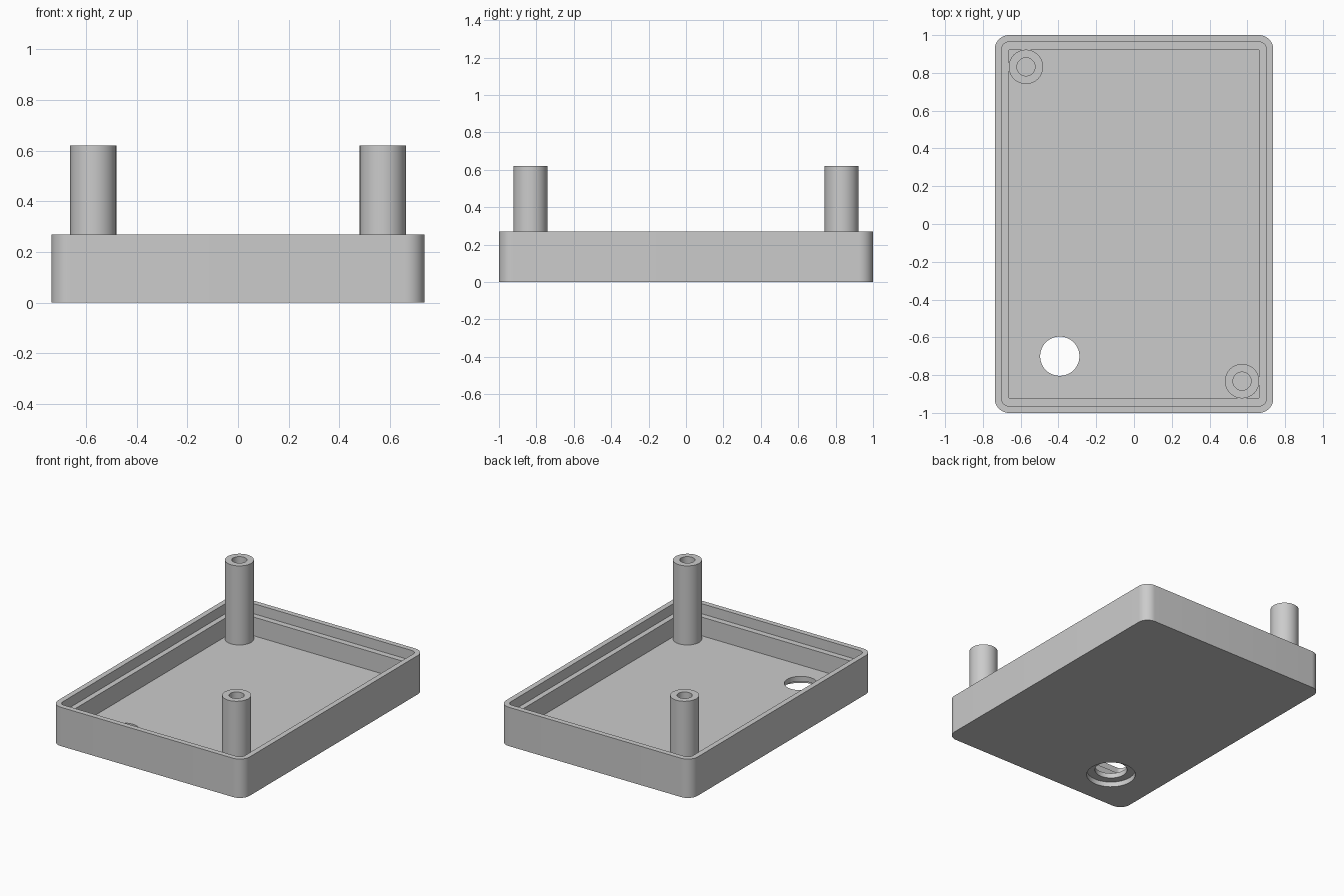
import bpy, bmesh
from math import sin, cos, pi, radians

cube = bpy.data.objects.get("Cube")
if cube:
    bpy.data.objects.remove(cube, do_unlink=True)

grey = bpy.data.materials.new("light grey plastic")
grey.use_nodes = True
colour = (0.6, 0.6, 0.6, 1)
grey.diffuse_color = colour
grey.node_tree.nodes["Principled BSDF"].inputs["Base Color"].default_value = colour

FLOOR, LEDGE, RIM, POST_TOP = 0.07, 0.20, 0.27, 0.62


def rounded_rect(hx, hy, r, steps=12):
    """Outline of a rectangle with rounded (or sharp, r = 0) corners."""
    if r == 0:
        return [(hx, hy), (-hx, hy), (-hx, -hy), (hx, -hy)]
    pts = []
    for q, (sx, sy) in enumerate([(1, 1), (-1, 1), (-1, -1), (1, -1)]):
        for i in range(steps + 1):
            a = (q + i / steps) * pi / 2
            pts.append((sx * (hx - r) + r * cos(a), sy * (hy - r) + r * sin(a)))
    return pts


def circle(x, y, r, n=48):
    return [(x + r * cos(2 * pi * i / n), y + r * sin(2 * pi * i / n)) for i in range(n)]


def prism(name, outline, z0, z1):
    """Extrude an outline from z0 up to z1."""
    bm = bmesh.new()
    low = [bm.verts.new((x, y, z0)) for x, y in outline]
    high = [bm.verts.new((x, y, z1)) for x, y in outline]
    bm.faces.new(low[::-1])
    bm.faces.new(high)
    n = len(outline)
    for i in range(n):
        j = (i + 1) % n
        bm.faces.new((low[i], low[j], high[j], high[i]))
    mesh = bpy.data.meshes.new(name)
    bm.to_mesh(mesh)
    bm.free()
    mesh.materials.append(grey)
    obj = bpy.data.objects.new(name, mesh)
    bpy.context.collection.objects.link(obj)
    return obj


def select(obj):
    bpy.ops.object.select_all(action='DESELECT')
    obj.select_set(True)
    bpy.context.view_layer.objects.active = obj


def cut(obj, outline, z0, z1):
    """Remove a prism from an object."""
    cutter = prism("cutter", outline, z0, z1)
    cutter.hide_render = True
    mod = obj.modifiers.new("cut", 'BOOLEAN')
    mod.operation = 'DIFFERENCE'
    mod.solver = 'EXACT'
    mod.object = cutter
    select(obj)
    bpy.ops.object.modifier_apply(modifier=mod.name)
    bpy.data.objects.remove(cutter, do_unlink=True)


def smooth(obj):
    select(obj)
    bpy.ops.object.shade_smooth_by_angle(angle=radians(30))


# Tray: cavity, stepped rim and counterbored cable hole
tray = prism("tray", rounded_rect(0.737, 1.0, 0.075), 0, RIM)
cut(tray, rounded_rect(0.663, 0.922, 0), FLOOR, RIM + 0.1)
cut(tray, rounded_rect(0.70, 0.963, 0.036), LEDGE, RIM + 0.1)
hole = (-0.393, -0.70)
cut(tray, circle(*hole, 0.104), -0.1, FLOOR + 0.05)
cut(tray, circle(*hole, 0.157), -0.1, 0.035)
smooth(tray)

# Hollow screw posts in two opposite corners
for name, s in (("back_right_post", -1), ("front_left_post", 1)):
    x, y = s * 0.572, -s * 0.832
    post = prism(name, circle(x, y, 0.091), FLOOR - 0.01, POST_TOP)
    cut(post, circle(x, y, 0.048), FLOOR, POST_TOP + 0.1)
    smooth(post)
